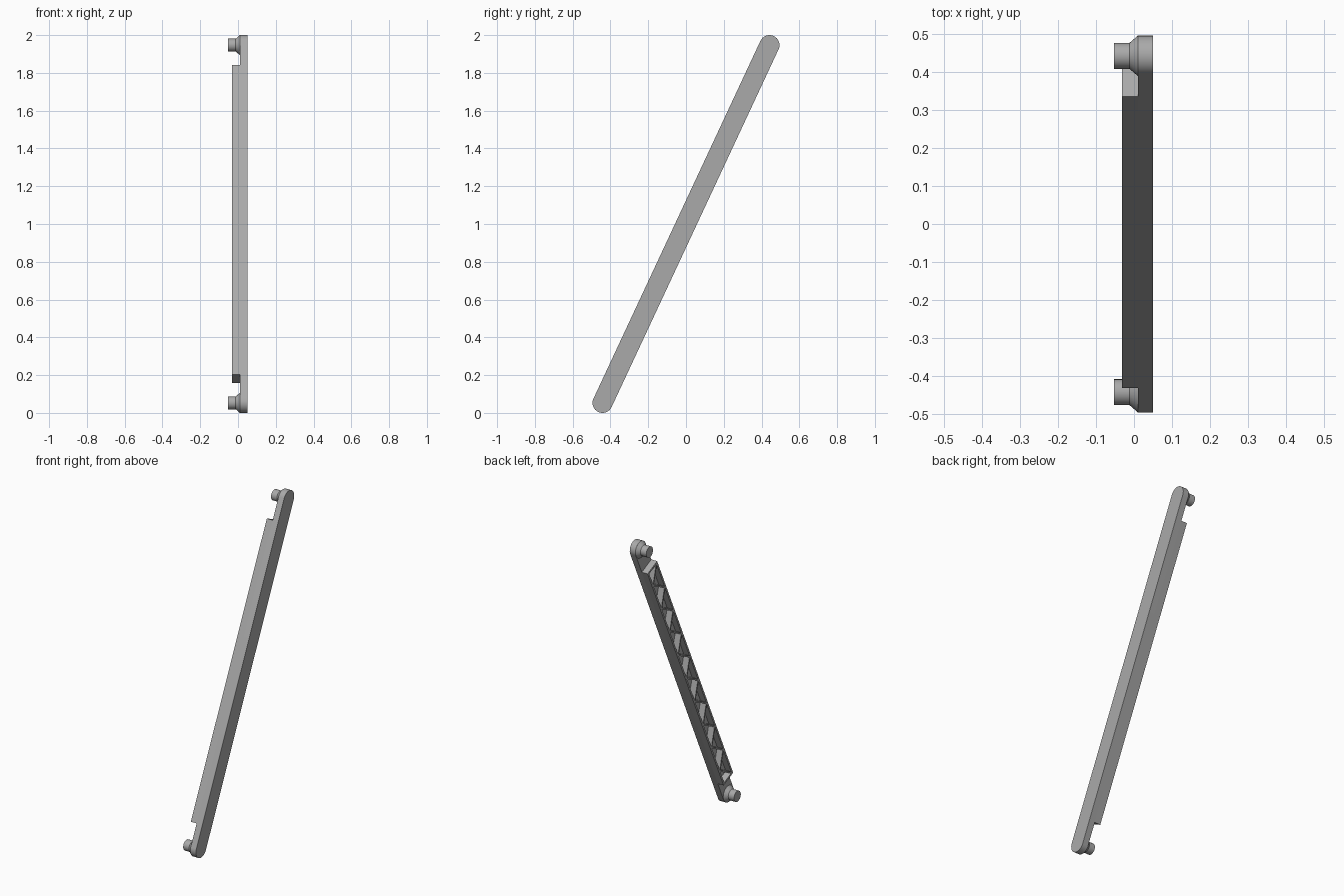
import bpy, bmesh, math
from mathutils import Matrix

cube = bpy.data.objects.get("Cube")
if cube:
    bpy.data.objects.remove(cube, do_unlink=True)

R = 0.053                      # half width of the bar
Y_END, Z_END = 0.442, 0.947    # end centres relative to the middle
HALF = math.hypot(Y_END, Z_END)
X_BACK, X_FLOOR, X_RIM = 0.05, 0.01, -0.031
BODY = 0.905                   # half length of the ribbed section
WALL = 0.012
PERIODS = 9
TILT = Matrix.Translation((0, 0, 1)) @ Matrix.Rotation(-math.atan2(Y_END, Z_END), 4, 'X')

grey = bpy.data.materials.new("light grey plastic")
grey.use_nodes = True
COLOUR = (0.4, 0.4, 0.4, 1)
grey.diffuse_color = COLOUR
grey.node_tree.nodes["Principled BSDF"].inputs["Base Color"].default_value = COLOUR


def finish(name, bm):
    """Tilt the part into place and shade it."""
    bmesh.ops.recalc_face_normals(bm, faces=bm.faces)
    mesh = bpy.data.meshes.new(name)
    bm.to_mesh(mesh)
    bm.free()
    mesh.transform(TILT)
    mesh.materials.append(grey)
    ob = bpy.data.objects.new(name, mesh)
    bpy.context.collection.objects.link(ob)
    bpy.ops.object.select_all(action='DESELECT')
    ob.select_set(True)
    bpy.context.view_layer.objects.active = ob
    bpy.ops.object.shade_smooth_by_angle(angle=math.radians(30))


def extrude(bm, outline, x0, x1):
    """Add a prism from a (across, along) outline between two depths."""
    face = bm.faces.new([bm.verts.new((x0, v, u)) for v, u in outline])
    moved = bmesh.ops.extrude_face_region(bm, geom=[face])["geom"]
    bmesh.ops.translate(bm, vec=(x1 - x0, 0, 0),
                        verts=[g for g in moved if isinstance(g, bmesh.types.BMVert)])


def box(bm, v0, v1, u0, u1):
    extrude(bm, [(v0, u0), (v1, u0), (v1, u1), (v0, u1)], X_RIM, X_FLOOR)


# Back plate with rounded ends
bm = bmesh.new()
outline = []
for side in (1, -1):
    for i in range(25):
        a = math.pi * i / 24
        outline.append((side * R * math.cos(a), side * (HALF + R * math.sin(a))))
extrude(bm, outline, X_FLOOR, X_BACK)
finish("back_plate", bm)

# Rim around the ribbed section
bm = bmesh.new()
for s in (-1, 1):
    box(bm, *sorted((s * R, s * (R - WALL))), -BODY, BODY)
    box(bm, WALL - R, R - WALL, *sorted((s * BODY, s * (BODY - WALL))))
finish("rim", bm)

# Zigzag bracing ribs
bm = bmesh.new()
inner, reach = R - WALL, BODY - WALL
step = reach / PERIODS
half_rib = 0.007
for i in range(2 * PERIODS):
    s = 1 if i % 2 else -1
    u0 = -reach + i * step
    u1 = u0 + step
    extrude(bm, [(s * inner, u0 - half_rib), (s * inner, u0 + half_rib),
                 (-s * inner, u1 + half_rib), (-s * inner, u1 - half_rib)],
            X_RIM, X_FLOOR)
finish("zigzag_ribs", bm)

# Turned pins with a conical collar at each end
PIN_PROFILE = [(X_FLOOR, R), (-0.012, 0.034), (-0.053, 0.034)]
for name, s in (("top_pin", 1), ("bottom_pin", -1)):
    bm = bmesh.new()
    rings = [[bm.verts.new((x, r * math.cos(math.tau * i / 32),
                            s * HALF + r * math.sin(math.tau * i / 32)))
              for i in range(32)] for x, r in PIN_PROFILE]
    for a, b in zip(rings, rings[1:]):
        for i in range(32):
            j = (i + 1) % 32
            bm.faces.new((a[i], a[j], b[j], b[i]))
    bm.faces.new(rings[0])
    bm.faces.new(rings[-1])
    finish(name, bm)
